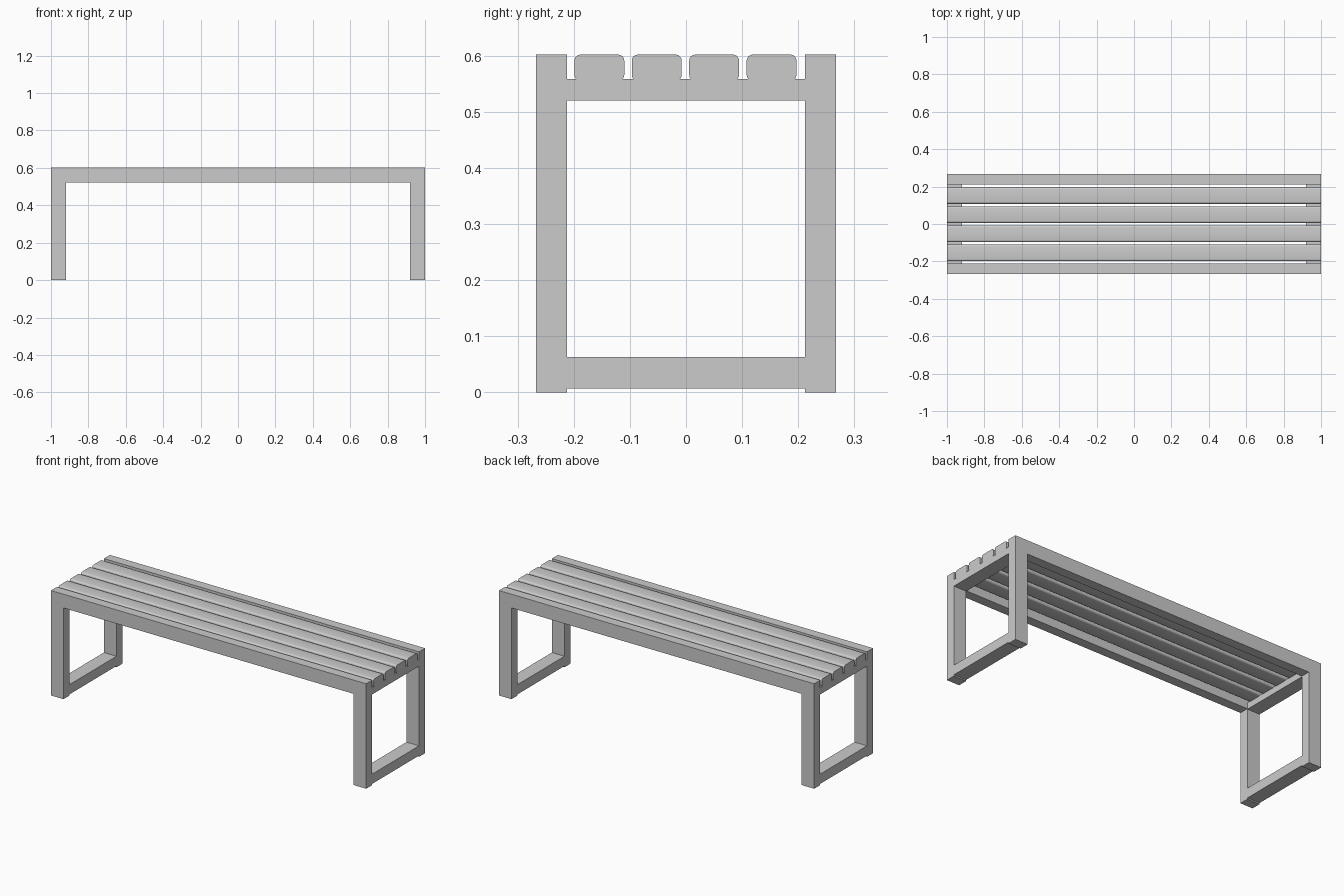
import bpy, bmesh

if "Cube" in bpy.data.objects:
    bpy.data.objects.remove(bpy.data.objects["Cube"])


def extrude(name, profile, direction):
    """Closed solid from a planar outline swept along a direction vector."""
    bm = bmesh.new()
    face = bm.faces.new([bm.verts.new(p) for p in profile])
    result = bmesh.ops.extrude_face_region(bm, geom=[face])
    moved = [v for v in result["geom"] if isinstance(v, bmesh.types.BMVert)]
    bmesh.ops.translate(bm, verts=moved, vec=direction)
    bmesh.ops.recalc_face_normals(bm, faces=bm.faces)
    mesh = bpy.data.meshes.new(name)
    bm.to_mesh(mesh)
    bm.free()
    obj = bpy.data.objects.new(name, mesh)
    bpy.context.collection.objects.link(obj)
    return obj


def box(name, lo, hi):
    (x0, y0, z0), (x1, y1, z1) = lo, hi
    outline = [(x0, y0, z0), (x1, y0, z0), (x1, y1, z0), (x0, y1, z0)]
    return extrude(name, outline, (0, 0, z1 - z0))


TOP, INNER_Y, OUTER_Y = 0.602, 0.2125, 0.267

# Front and back arches: two legs joined by a long rail
arch = [(-1, 0), (-1, TOP), (1, TOP), (1, 0),
        (0.92, 0), (0.92, 0.523), (-0.92, 0.523), (-0.92, 0)]
for name, y in (("front_frame", -OUTER_Y), ("back_frame", INNER_Y)):
    extrude(name, [(x, y, z) for x, z in arch], (0, OUTER_Y - INNER_Y, 0))

# Upper and lower crossbars at each end
for side, x0 in (("left", -1), ("right", 0.92)):
    for level, z0, z1 in (("upper", 0.52, 0.558), ("lower", 0.007, 0.063)):
        box(f"{side}_{level}_crossbar",
            (x0, -INNER_Y, z0), (x0 + 0.08, INNER_Y, z1))

# Four seat slats with rounded long edges
for i in range(4):
    y = (i - 1.5) * 0.1023 - 0.001
    slat = box(f"seat_slat_{i + 1}",
               (-1, y - 0.0445, 0.555), (1, y + 0.0445, TOP))
    bm = bmesh.new()
    bm.from_mesh(slat.data)
    long_edges = [e for e in bm.edges
                  if abs(e.verts[0].co.x - e.verts[1].co.x) > 1]
    bmesh.ops.bevel(bm, geom=long_edges, offset=0.011, segments=4,
                    profile=0.5, affect='EDGES')
    bm.to_mesh(slat.data)
    bm.free()
    bpy.ops.object.select_all(action='DESELECT')
    slat.select_set(True)
    bpy.context.view_layer.objects.active = slat
    bpy.ops.object.shade_smooth_by_angle()
